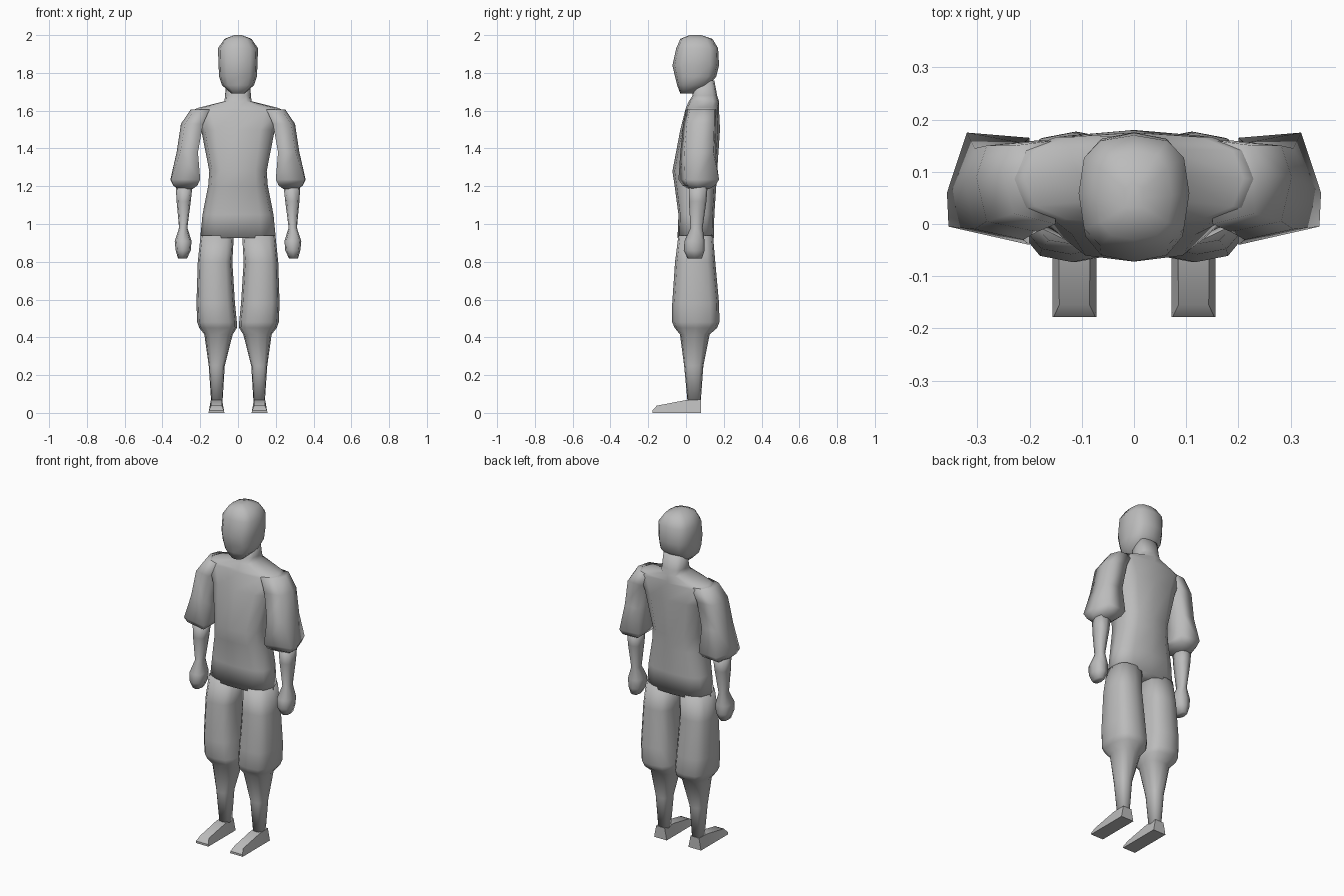
import bpy, bmesh, math
from mathutils import Vector

if "Cube" in bpy.data.objects:
    bpy.data.objects.remove(bpy.data.objects["Cube"])

cloth = bpy.data.materials.new("plain_grey")
cloth.diffuse_color = (0.5, 0.5, 0.5, 1)
cloth.use_nodes = True
cloth.node_tree.nodes["Principled BSDF"].inputs["Base Color"].default_value = cloth.diffuse_color


def ring(z, x0, x1, y0, y1, n=12, p=2.8):
    """Rounded-rectangle cross-section at height z."""
    pts = []
    for i in range(n):
        a = 2 * math.pi * i / n
        c, s = math.cos(a), math.sin(a)
        u = math.copysign(abs(c) ** (2 / p), c)
        v = math.copysign(abs(s) ** (2 / p), s)
        pts.append(Vector(((x0 + x1) / 2 + u * (x1 - x0) / 2,
                           (y0 + y1) / 2 + v * (y1 - y0) / 2, z)))
    return pts


def loft(name, rings, mirror=False, angle=180):
    """Skin a list of equal-length rings and cap both ends."""
    bm = bmesh.new()
    vs = [[bm.verts.new(p) for p in r] for r in rings]
    n = len(vs[0])
    for a, b in zip(vs, vs[1:]):
        for i in range(n):
            j = (i + 1) % n
            bm.faces.new((a[i], a[j], b[j], b[i]))
    bm.faces.new(vs[0])
    bm.faces.new(vs[-1])
    bmesh.ops.recalc_face_normals(bm, faces=bm.faces)
    me = bpy.data.meshes.new(name)
    bm.to_mesh(me)
    bm.free()
    me.materials.append(cloth)
    ob = bpy.data.objects.new(name, me)
    bpy.context.collection.objects.link(ob)
    bpy.ops.object.select_all(action='DESELECT')
    ob.select_set(True)
    bpy.context.view_layer.objects.active = ob
    bpy.ops.object.shade_smooth_by_angle(angle=math.radians(angle))
    if mirror:
        m = ob.modifiers.new("mirror", 'MIRROR')
        m.use_mirror_merge = False
    return ob


# Head: z, half width, front y, back y
loft("head", [ring(z, -w, w, a, b) for z, w, a, b in (
    (1.69, .035, -.03, .04), (1.735, .085, -.047, .12), (1.78, .1, -.058, .16),
    (1.84, .103, -.072, .175), (1.93, .106, -.052, .17),
    (1.98, .072, -.03, .14), (2.0, .02, .02, .08))])

# Torso with neck
loft("torso", [ring(z, -w, w, a, b) for z, w, a, b in (
    (.925, .2, -.045, .147), (1.05, .188, -.04, .15), (1.2, .158, -.06, .16),
    (1.28, .152, -.072, .165), (1.5, .195, -.03, .18), (1.6, .245, -.005, .175),
    (1.615, .21, .0, .175), (1.65, .072, .015, .175), (1.68, .068, .035, .165),
    (1.76, .065, .04, .15))])

# Baggy trouser leg narrowing to the calf and ankle
loft("leg", [ring(*r) for r in (
    (.94, .022, .198, -.04, .143), (.8, .03, .213, -.058, .155),
    (.58, .016, .22, -.073, .175), (.48, .006, .216, -.073, .177),
    (.45, .006, .205, -.06, .165), (.415, .028, .178, -.032, .125),
    (.25, .07, .155, -.01, .092), (.06, .082, .142, .008, .078))], mirror=True)


# Foot: wedge sections from toe to heel
def foot_section(y, z1, inset):
    return [Vector(p) for p in ((.072, y, 0), (.156, y, 0),
                                (.156 - inset, y, z1), (.072 + inset, y, z1))]


loft("foot", [foot_section(*s) for s in (
    (-.178, .012, .002), (-.155, .038, .013), (0, .068, .012), (.08, .07, .014))],
     mirror=True, angle=40)


# Sleeve: wide five-sided cuff, blended up to the shoulder
def cuff(z, grow):
    pts = ((.2, -.04), (.355, -.005), (.358, .06), (.32, .175), (.2, .165))
    return [Vector((.28 + (x - .28) * grow, .07 + (y - .07) * grow, z)) for x, y in pts]


def upper(z, x0, x1, y0, y1):
    m = y0 + (y1 - y0) * .6
    return [Vector(p) for p in ((x0, y0, z), (x1 - .02, y0 + .02, z), (x1, m, z),
                                (x1 - .02, y1 - .01, z), (x0, y1, z))]


loft("sleeve", [cuff(1.185, .5), cuff(1.205, .82), cuff(1.235, 1),
                upper(1.38, .212, .325, -.03, .155),
                upper(1.53, .185, .302, -.015, .16),
                upper(1.607, .15, .25, .0, .16)], mirror=True)

# Forearm and closed hand
loft("forearm_and_hand", [ring(*r, n=8) for r in (
    (1.21, .24, .33, .015, .115), (1.12, .25, .325, .015, .108),
    (.98, .268, .312, .024, .088), (.91, .246, .335, -.008, .098),
    (.86, .25, .33, -.012, .098), (.818, .27, .318, .008, .085))], mirror=True)
